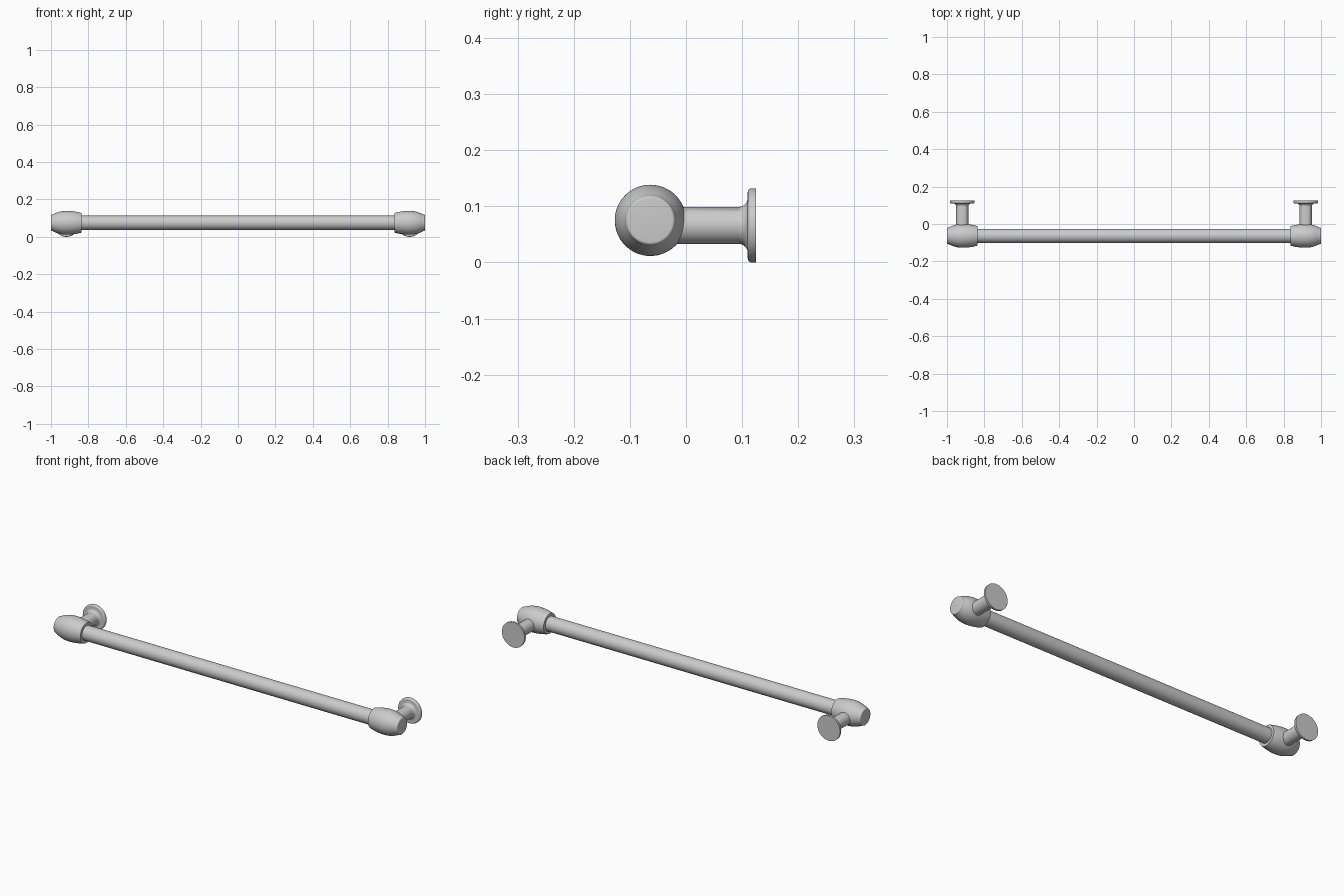
import bpy, bmesh, math
from mathutils import Matrix

if "Cube" in bpy.data.objects:
    bpy.data.objects.remove(bpy.data.objects["Cube"])

BAR_Y, BAR_Z = -0.0635, 0.075
POST_X, POST_Z = 0.918, 0.066


def lathe(name, profile, matrix, segments=64):
    """Revolve (radius, height) points about local z, then place the result."""
    bm = bmesh.new()
    rings = []
    for r, h in profile:
        rings.append([bm.verts.new((r * math.cos(2 * math.pi * i / segments),
                                    r * math.sin(2 * math.pi * i / segments), h))
                      for i in range(segments)])
    for a, b in zip(rings, rings[1:]):
        for i in range(segments):
            j = (i + 1) % segments
            bm.faces.new((a[i], a[j], b[j], b[i]))
    bm.faces.new(rings[0][::-1])
    bm.faces.new(rings[-1])
    bm.transform(matrix)
    bmesh.ops.recalc_face_normals(bm, faces=bm.faces)
    mesh = bpy.data.meshes.new(name)
    bm.to_mesh(mesh)
    bm.free()
    obj = bpy.data.objects.new(name, mesh)
    bpy.context.collection.objects.link(obj)
    bpy.ops.object.select_all(action='DESELECT')
    obj.select_set(True)
    bpy.context.view_layer.objects.active = obj
    bpy.ops.object.shade_smooth_by_angle(angle=math.radians(35))
    return obj


def arc(cr, ch, rad, start, end, steps=8):
    """Arc points in the (radius, height) plane, angles in degrees."""
    angles = [math.radians(start + (end - start) * i / steps) for i in range(steps + 1)]
    return [(cr + rad * math.cos(a), ch + rad * math.sin(a)) for a in angles]


# Long straight rail along x
along_x = Matrix.Translation((0, BAR_Y, BAR_Z)) @ Matrix.Rotation(math.pi / 2, 4, 'Y')
lathe("rail", [(0.038, -0.9), (0.038, 0.9)], along_x)

# Barrel-shaped end knob: bulged wall, then a small rounded outer cap
barrel = []
for i in range(21):
    h = 0.837 + (0.99 - 0.837) * i / 20
    d = h - POST_X
    barrel.append((0.0635 - (3.5 if d > 0 else 1.7) * d * d, h))
barrel += arc(0.039, 0.995, 0.005, 0, 90, 5)

# Wall post: stem, fillet flare, rounded flange disc
post = [(0.033, BAR_Y), (0.033, 0.094)]
post += arc(0.049, 0.094, 0.016, 180, 90)
post += arc(0.059, 0.103, 0.007, 90, 90, 1)[:1]
post += arc(0.059, 0.117, 0.007, -90, 0, 6)
post += [(0.066, 0.125)]

for side, label in ((-1, "left"), (1, "right")):
    mirror = Matrix.Scale(side, 4, (1, 0, 0))
    lathe(label + "_end_knob", barrel, mirror @ along_x)
    along_y = Matrix.Translation((side * POST_X, 0, POST_Z)) @ Matrix.Rotation(-math.pi / 2, 4, 'X')
    lathe(label + "_wall_post", post, along_y)
